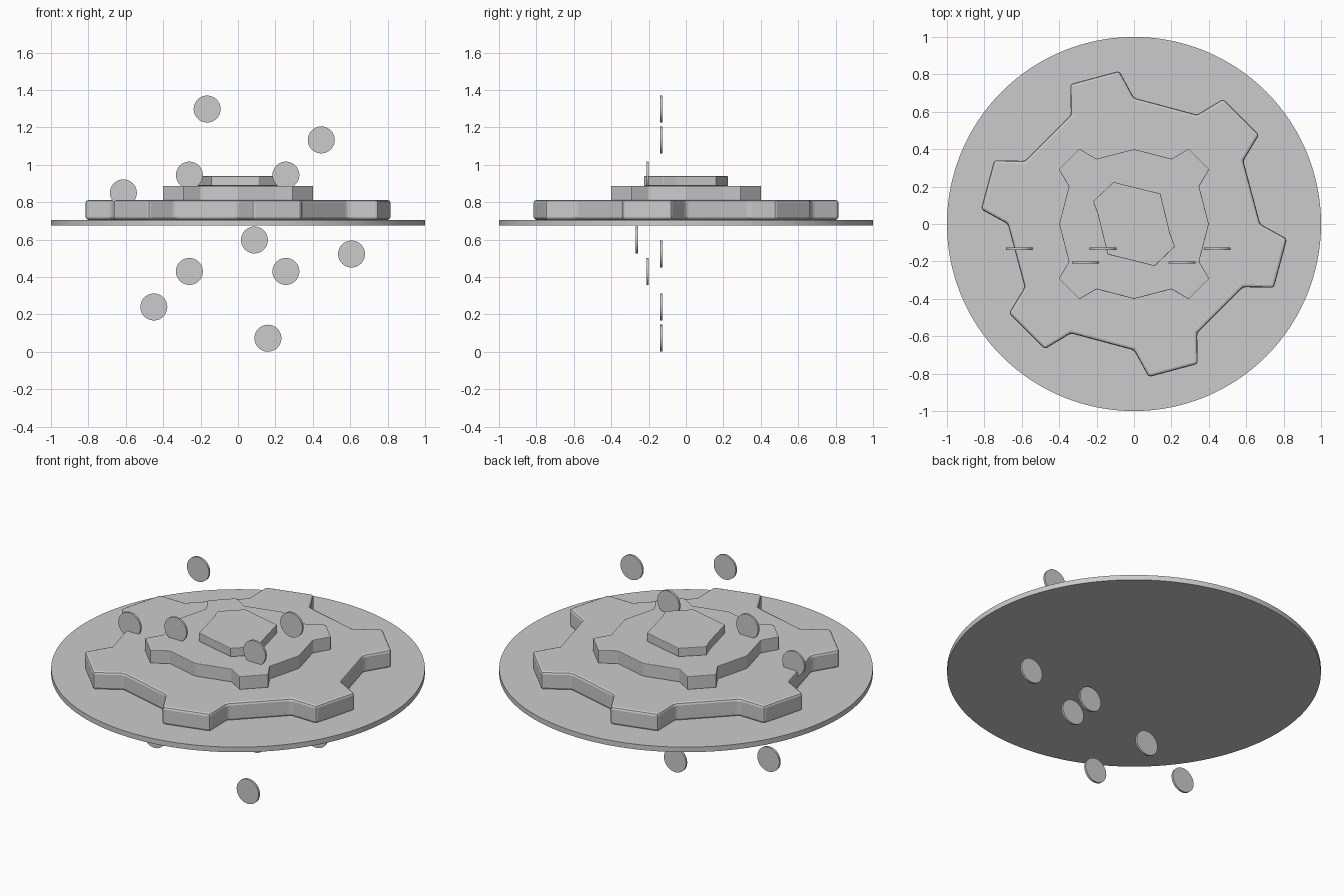
import bpy, bmesh
from math import sin, cos, radians, pi

if "Cube" in bpy.data.objects:
    bpy.data.objects.remove(bpy.data.objects["Cube"])


def finish(name, bm):
    bmesh.ops.recalc_face_normals(bm, faces=bm.faces)
    mesh = bpy.data.meshes.new(name)
    bm.to_mesh(mesh)
    bm.free()
    ob = bpy.data.objects.new(name, mesh)
    bpy.context.collection.objects.link(ob)
    return ob


def prism(name, polar, z0, z1, bevel=0.0):
    """Extrude an outline of (radius, degrees) points from z0 to z1."""
    bm = bmesh.new()
    verts = [bm.verts.new((r * cos(radians(a)), r * sin(radians(a)), z0)) for r, a in polar]
    face = bm.faces.new(verts)
    ext = bmesh.ops.extrude_face_region(bm, geom=[face])
    top = [g for g in ext["geom"] if isinstance(g, bmesh.types.BMVert)]
    bmesh.ops.translate(bm, verts=top, vec=(0, 0, z1 - z0))
    ob = finish(name, bm)
    if bevel:
        mod = ob.modifiers.new("edge_bevel", "BEVEL")
        mod.width = bevel
        mod.segments = 2
        mod.limit_method = "ANGLE"
    return ob


def smooth(ob):
    bpy.ops.object.select_all(action="DESELECT")
    ob.select_set(True)
    bpy.context.view_layer.objects.active = ob
    bpy.ops.object.shade_smooth_by_angle()


def repeat(cell, count):
    step = 360 / count
    return [(r, a + i * step) for i in range(count) for r, a in cell]


# Round base plate
smooth(prism("base_plate", [(1.0, i * 360 / 128) for i in range(128)], 0.676, 0.706))

# Three stacked gears with 6, 4 and 2 teeth
large = [(0.675, 0), (0.675, 30), (0.822, 35.5), (0.822, 54.5)]
prism("large_gear", repeat(large, 6), 0.706, 0.811, 0.014)
middle = [(0.4, 0), (0.402, 30), (0.497, 36), (0.497, 54), (0.402, 60)]
prism("middle_gear", repeat(middle, 4), 0.811, 0.888, 0.003)
small = [(0.215, 49), (0.25, 116), (0.25, 151), (0.2, 165)]
prism("small_gear", repeat(small, 2), 0.888, 0.939, 0.003)

# Upright floating discs (x, y, z)
spots = [(-0.165, -0.132, 1.298), (0.445, -0.132, 1.133), (-0.613, -0.132, 0.85),
         (-0.26, -0.206, 0.945), (0.256, -0.206, 0.945), (0.088, -0.263, 0.598),
         (0.607, -0.132, 0.523), (-0.26, -0.206, 0.43), (0.256, -0.206, 0.43),
         (-0.45, -0.132, 0.24), (0.16, -0.132, 0.073)]
for i, spot in enumerate(spots):
    disc = prism(f"floating_disc_{i + 1}", [(0.072, k * 360 / 48) for k in range(48)], -0.006, 0.006)
    disc.rotation_euler = (pi / 2, 0, 0)
    disc.location = spot
    smooth(disc)
